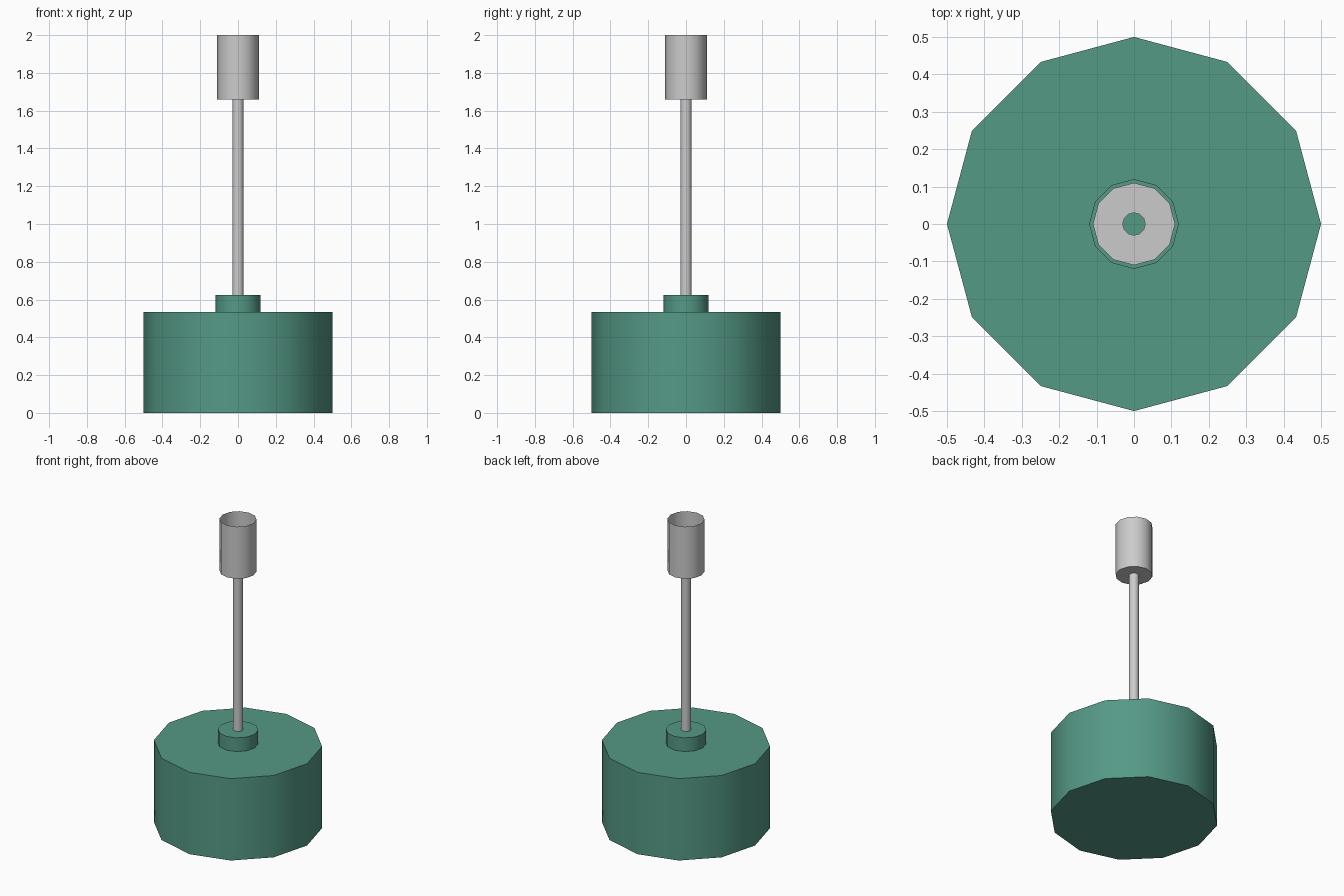
import bpy, math

if "Cube" in bpy.data.objects:
    bpy.data.objects.remove(bpy.data.objects["Cube"])

SIDES = 12


def material(name, rgb):
    m = bpy.data.materials.new(name)
    m.diffuse_color = (*rgb, 1)
    m.use_nodes = True
    m.node_tree.nodes["Principled BSDF"].inputs["Base Color"].default_value = m.diffuse_color
    return m


def lathe(name, profile, mat):
    """Spin (radius, z) points around z; radius 0 closes with a flat cap."""
    verts, faces, rings = [], [], []
    for r, z in profile:
        rings.append(len(verts))
        verts += [(r * math.cos(2 * math.pi * i / SIDES),
                   r * math.sin(2 * math.pi * i / SIDES), z) for i in range(SIDES)]
    for a, b in zip(rings, rings[1:]):
        for i in range(SIDES):
            j = (i + 1) % SIDES
            faces.append((a + i, a + j, b + j, b + i))
    return verts, faces, rings, name, mat


def build(name, profile, mat, cap_bottom=False, cap_top=False):
    verts, faces, rings, _, _ = lathe(name, profile, mat)
    if cap_bottom:
        faces.append(tuple(reversed(range(SIDES))))
    if cap_top:
        faces.append(tuple(range(rings[-1], rings[-1] + SIDES)))
    me = bpy.data.meshes.new(name)
    me.from_pydata(verts, [], faces)
    me.materials.append(mat)
    ob = bpy.data.objects.new(name, me)
    bpy.context.collection.objects.link(ob)
    bpy.ops.object.select_all(action='DESELECT')
    ob.select_set(True)
    bpy.context.view_layer.objects.active = ob
    bpy.ops.object.shade_smooth_by_angle(angle=math.radians(40))
    return ob


green = material("shade green", (0.09, 0.32, 0.24))
grey = material("metal grey", (0.6, 0.6, 0.6))

# Closed drum shade with its raised collar
build("lamp_shade", [(0.5, 0), (0.5, 0.535), (0.12, 0.535), (0.12, 0.625)],
      green, cap_bottom=True, cap_top=True)
# Hollow rod
build("rod", [(0.03, 0.625), (0.03, 1.66)], grey)
# Ceiling cup: open top, floor pierced by the rod
build("ceiling_cup", [(0.03, 1.66), (0.11, 1.66), (0.11, 2.0)], grey)
